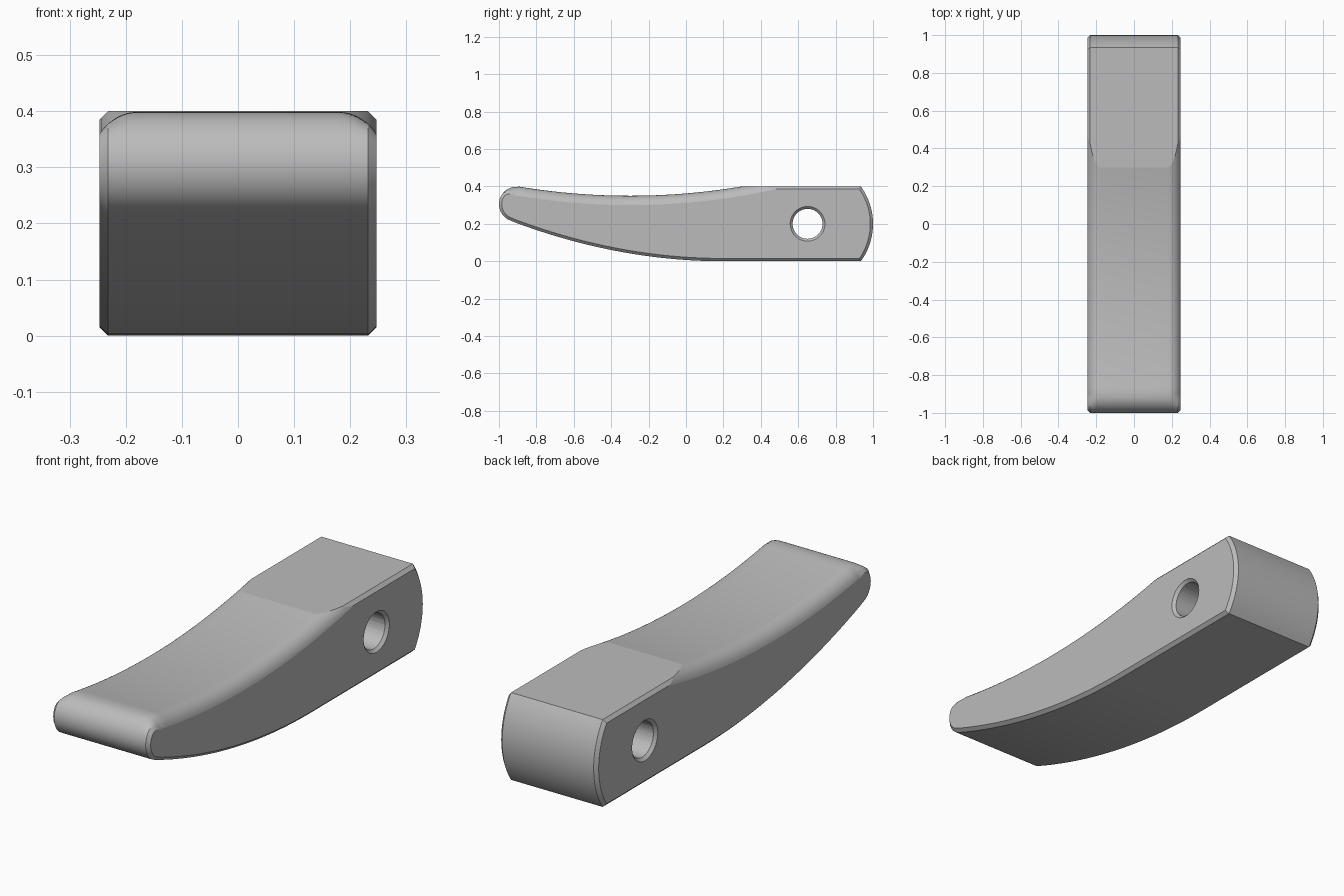
import bpy, bmesh, math

cube = bpy.data.objects.get("Cube")
if cube:
    bpy.data.objects.remove(cube, do_unlink=True)

HALF, CHAMFER, HEIGHT = 0.247, 0.015, 0.4
FILLET_START, FILLET_DEPTH = 0.18, 0.05
SCOOP_STEPS, BACK_STEPS, BELLY_STEPS, NOSE_STEPS = 40, 20, 32, 24

mat = bpy.data.materials.new("plain grey")
mat.use_nodes = True
grey = (0.5, 0.5, 0.5, 1)
mat.diffuse_color = grey
mat.node_tree.nodes["Principled BSDF"].inputs["Base Color"].default_value = grey

fillet_w = HALF - FILLET_START
fillet_r = (fillet_w ** 2 + FILLET_DEPTH ** 2) / (2 * FILLET_DEPTH)


def section(x):
    """Outline (y, z) of the lever at distance x from its middle plane."""
    c = max(0, abs(x) - (HALF - CHAMFER))
    dx = max(0, abs(x) - FILLET_START)
    f = fillet_r - math.sqrt(fillet_r ** 2 - dx ** 2)
    pts = []
    # thumb scoop, ending where it runs out into the flat top
    y0 = -0.907 + 0.165 * (0.093 - f)
    y1 = -0.3 + 0.6 * math.sqrt((0.05 + f - c) / 0.05)
    for i in range(SCOOP_STEPS + 1):
        y = y0 + (y1 - y0) * i / SCOOP_STEPS
        pts.append((y, 0.35 + 0.05 * ((y + 0.3) / 0.6) ** 2 - f))
    # rounded back end
    r = 0.34 - c
    a = math.asin((HEIGHT / 2 - c) / r)
    for i in range(BACK_STEPS + 1):
        t = a - 2 * a * i / BACK_STEPS
        pts.append((0.66 + r * math.cos(t), HEIGHT / 2 + r * math.sin(t)))
    # flat underside running into the curved belly
    for i in range(BELLY_STEPS):
        u = i / BELLY_STEPS
        tilt = math.atan(0.38 * u)
        pts.append((0.2 - 1.14 * u + c * math.sin(tilt),
                    0.217 * u * u + c * math.cos(tilt)))
    # rounded nose, its edge blending from chamfer to fillet
    for i in range(NOSE_STEPS):
        deg = 249 - 168.5 * i / NOSE_STEPS
        w = min(1, max(0, (150 - deg) / 65))
        w = w * w * (3 - 2 * w)
        r = 0.093 - (c + (f - c) * w)
        t = math.radians(deg)
        pts.append((-0.907 + r * math.cos(t), 0.305 + r * math.sin(t)))
    return pts


# stations across the width
angle = math.asin(fillet_w / fillet_r)
xs = [FILLET_START + fillet_r * math.sin(angle * i / 10) for i in range(10)]
xs = sorted(xs + [HALF - CHAMFER, HALF])
xs = [-x for x in reversed(xs)] + xs

# lever body
bm = bmesh.new()
rings = [[bm.verts.new((x, y, z)) for y, z in section(x)] for x in xs]
n = len(rings[0])
for a, b in zip(rings, rings[1:]):
    for i in range(n):
        j = (i + 1) % n
        bm.faces.new((a[i], a[j], b[j], b[i]))
    bm.edges.get((a[SCOOP_STEPS], b[SCOOP_STEPS])).smooth = False
for ring in (rings[0], rings[-1]):
    bm.faces.new(ring)
    for i in range(n):
        bm.edges.get((ring[i], ring[(i + 1) % n])).smooth = False
bmesh.ops.recalc_face_normals(bm, faces=bm.faces)


def finish(bm, name):
    mesh = bpy.data.meshes.new(name)
    bm.to_mesh(mesh)
    bm.free()
    mesh.materials.append(mat)
    obj = bpy.data.objects.new(name, mesh)
    bpy.context.collection.objects.link(obj)
    return obj


lever = finish(bm, "lever")

# pivot hole cutter with countersunk ends
bm = bmesh.new()
rings = []
for x, r in ((-0.26, 0.106), (-0.234, 0.08), (0.234, 0.08), (0.26, 0.106)):
    rings.append([bm.verts.new((x, 0.65 + r * math.cos(k * math.tau / 48),
                                0.2 + r * math.sin(k * math.tau / 48)))
                  for k in range(48)])
for a, b in zip(rings, rings[1:]):
    for i in range(48):
        j = (i + 1) % 48
        bm.faces.new((a[i], a[j], b[j], b[i]))
bm.faces.new(rings[0])
bm.faces.new(rings[-1])
bmesh.ops.recalc_face_normals(bm, faces=bm.faces)
cutter = finish(bm, "pivot_hole_cutter")
cutter.hide_render = True

mod = lever.modifiers.new("pivot hole", "BOOLEAN")
mod.operation = "DIFFERENCE"
mod.solver = "EXACT"
mod.object = cutter
bpy.ops.object.select_all(action="DESELECT")
lever.select_set(True)
bpy.context.view_layer.objects.active = lever
bpy.ops.object.modifier_apply(modifier=mod.name)
bpy.data.objects.remove(cutter, do_unlink=True)
bpy.ops.object.shade_smooth_by_angle(angle=math.radians(25), keep_sharp_edges=True)
